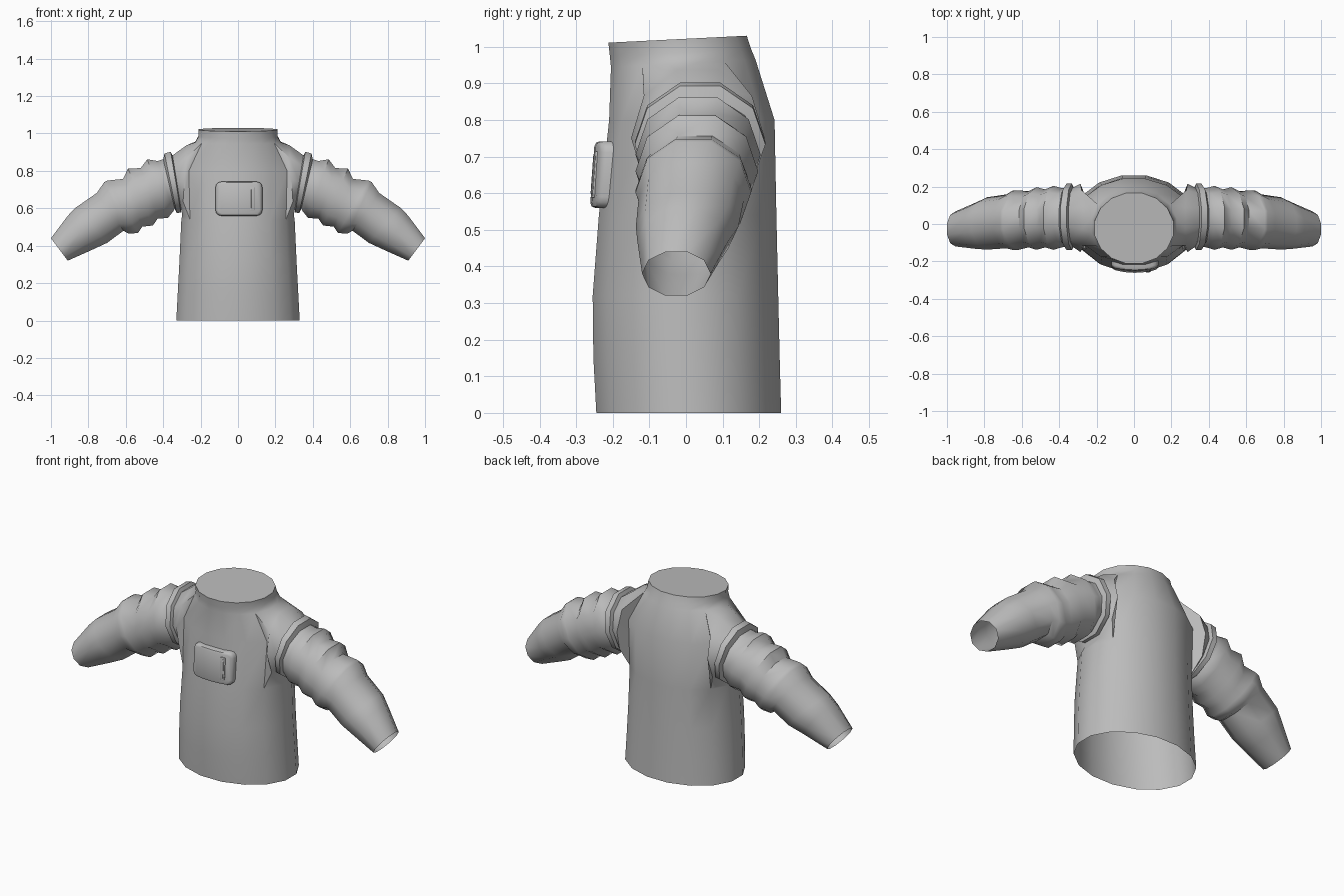
import bpy, bmesh, math
from mathutils import Matrix

if "Cube" in bpy.data.objects:
    bpy.data.objects.remove(bpy.data.objects["Cube"])

grey = bpy.data.materials.new("plain_grey")
grey.diffuse_color = (0.5, 0.5, 0.5, 1)
grey.use_nodes = True
grey.node_tree.nodes["Principled BSDF"].inputs["Base Color"].default_value = grey.diffuse_color


def finish(bm, name, angle):
    bmesh.ops.recalc_face_normals(bm, faces=bm.faces[:])
    me = bpy.data.meshes.new(name)
    bm.to_mesh(me)
    bm.free()
    ob = bpy.data.objects.new(name, me)
    bpy.context.collection.objects.link(ob)
    me.materials.append(grey)
    bpy.ops.object.select_all(action='DESELECT')
    ob.select_set(True)
    bpy.context.view_layer.objects.active = ob
    bpy.ops.object.shade_smooth_by_angle(angle=math.radians(angle))
    return ob


# Jacket body rows: height, half width, front y, back y, tilt of the row
ROWS = [(0, .33, -.245, .26, 0), (.15, .322, -.253, .256, 0),
        (.32, .313, -.255, .252, 0), (.54, .303, -.238, .247, 0),
        (.80, .31, -.21, .242, 0), (.955, .228, -.205, .19, .05),
        (.985, .212, -.208, .178, .05), (1.022, .211, -.212, .166, .05)]
N, HB, HM, HT = 16, 3, 4, 5   # sides, and the rows bounding the arm holes

# Sleeve rings: top x, top z, bottom x, bottom z, front y, back y
SLEEVE = [(.275, .937, .298, .565, -.15, .215),
          (.35, .883, .305, .60, -.122, .195),     # collar band
          (.36, .902, .305, .578, -.14, .217),
          (.393, .893, .328, .574, -.14, .217),
          (.40, .862, .338, .598, -.122, .192),
          (.43, .853, .345, .585, -.125, .192),    # folds
          (.485, .862, .375, .548, -.138, .204),
          (.52, .815, .43, .545, -.125, .185),
          (.588, .812, .455, .508, -.138, .197),
          (.615, .757, .512, .502, -.125, .175),
          (.70, .748, .535, .468, -.138, .18),
          (.715, .74, .585, .464, -.138, .178),
          (.755, .682, .612, .48, -.13, .158),     # forearm
          (.87, .602, .70, .415, -.137, .143),
          (.91, .56, .78, .378, -.133, .115),
          (1.0, .44, .91, .32, -.12, .067)]

bm = bmesh.new()
V = []
for z, hw, yf, yb, tilt in ROWS:
    row = []
    for k in range(N):
        a = (k + .5) * 2 * math.pi / N
        y = (yf + yb) / 2 + (yb - yf) / 2 * math.sin(a) / .981
        row.append(bm.verts.new((hw * math.cos(a) / .981, y, z + tilt * y)))
    V.append(row)

hole_cols = {14, 15, 0, 6, 7, 8}
for r in range(len(ROWS) - 1):
    for k in range(N):
        if r in (HB, HM) and k in hole_cols:
            continue
        n = (k + 1) % N
        bm.faces.new((V[r][k], V[r][n], V[r + 1][n], V[r + 1][k]))
bm.faces.new(V[-1])   # closed neck

# Sleeves grown out of the ten-sided arm holes
HOLE = [(HM, 1), (HT, 1), (HT, 0), (HT, 15), (HT, 14),
        (HM, 14), (HB, 14), (HB, 15), (HB, 0), (HB, 1)]
for side in (1, -1):
    prev = [V[r][k if side > 0 else (7 - k) % N] for r, k in HOLE]
    for tx, tz, bx, bz, yf, yb in SLEEVE:
        ring = []
        for i in range(10):
            a = i * math.pi / 5
            s, c = math.sin(a) / .951 / 2, math.cos(a) / 2
            ring.append(bm.verts.new((side * ((tx + bx) / 2 + (tx - bx) * s),
                                      (yf + yb) / 2 + (yb - yf) * c,
                                      (tz + bz) / 2 + (tz - bz) * s)))
        for i in range(10):
            j = (i + 1) % 10
            bm.faces.new((prev[i], prev[j], ring[j], ring[i]))
        prev = ring
bmesh.ops.delete(bm, geom=[v for v in bm.verts if not v.link_faces], context='VERTS')
finish(bm, "jacket_with_sleeves", 50)


# Rounded plates on the chest, wrapped slightly around it
def plate(name, cx, cz, w, h, y0, y1, corner, edge):
    bm = bmesh.new()
    bmesh.ops.create_cube(bm, size=1, matrix=Matrix.Translation((cx, (y0 + y1) / 2, cz))
                          @ Matrix.Diagonal((w, y1 - y0, h, 1)))
    es = [e for e in bm.edges if abs(e.verts[0].co.y - e.verts[1].co.y) > 1e-4]
    bmesh.ops.bevel(bm, geom=es, offset=corner, segments=3, profile=.5, affect='EDGES')
    es = [e for e in bm.edges if all(v.co.y < y0 + 1e-4 for v in e.verts)]
    bmesh.ops.bevel(bm, geom=es, offset=edge, segments=2, profile=.5, affect='EDGES')
    for x in (-.05, .005, .06):
        bmesh.ops.bisect_plane(bm, geom=bm.verts[:] + bm.edges[:] + bm.faces[:],
                               plane_co=(x, 0, 0), plane_no=(1, 0, 0))
    for v in bm.verts:
        v.co.y += 1.3 * (v.co.x - .005) ** 2 + .07 * (v.co.z - .65)
    finish(bm, name, 40)


plate("chest_box", .005, .651, .25, .182, -.256, -.203, .03, .014)
plate("chest_box_slot_frame", .077, .651, .027, .126, -.260, -.25, .004, .002)
plate("chest_box_slot_bar", .077, .651, .013, .105, -.263, -.255, .003, .0015)
